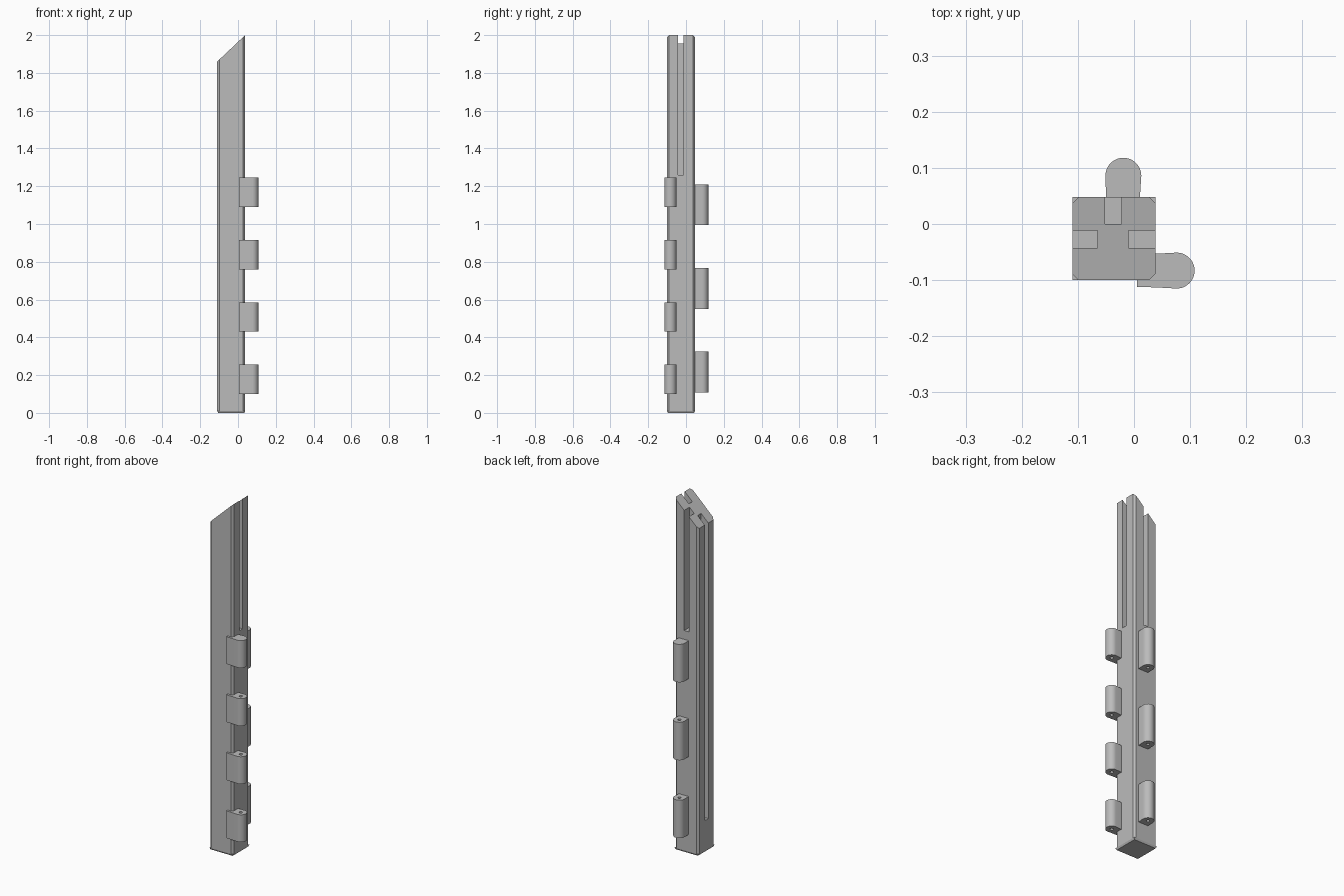
import bpy, bmesh, math

old = bpy.data.objects.get("Cube")
if old:
    bpy.data.objects.remove(old, do_unlink=True)

grey = bpy.data.materials.new("plain grey")
grey.use_nodes = True
grey.diffuse_color = (0.5, 0.5, 0.5, 1)
grey.node_tree.nodes["Principled BSDF"].inputs["Base Color"].default_value = (0.5, 0.5, 0.5, 1)

X0, X1, Y0, Y1 = -0.11, 0.038, -0.10, 0.048


def loft(name, lower, upper):
    """Solid between two matching rings of 3D points."""
    bm = bmesh.new()
    a = [bm.verts.new(p) for p in lower]
    b = [bm.verts.new(p) for p in upper]
    n = len(a)
    bm.faces.new(a[::-1])
    bm.faces.new(b)
    for i in range(n):
        j = (i + 1) % n
        bm.faces.new((a[i], a[j], b[j], b[i]))
    bmesh.ops.recalc_face_normals(bm, faces=bm.faces)
    me = bpy.data.meshes.new(name)
    bm.to_mesh(me)
    bm.free()
    me.materials.append(grey)
    ob = bpy.data.objects.new(name, me)
    bpy.context.collection.objects.link(ob)
    return ob


def prism(name, outline, z0, z1):
    return loft(name, [(x, y, z0) for x, y in outline], [(x, y, z1) for x, y in outline])


def rect(x0, x1, y0, y1):
    return [(x0, y0), (x1, y0), (x1, y1), (x0, y1)]


def arc(cx, cy, r, start, end, steps):
    angles = [math.radians(start + (end - start) * i / steps) for i in range(steps + 1)]
    return [(cx + r * math.cos(t), cy + r * math.sin(t)) for t in angles]


def activate(ob):
    bpy.ops.object.select_all(action="DESELECT")
    ob.select_set(True)
    bpy.context.view_layer.objects.active = ob


def cut(ob, cutter):
    mod = ob.modifiers.new("cut", "BOOLEAN")
    mod.operation = "DIFFERENCE"
    mod.solver = "EXACT"
    mod.object = cutter
    activate(ob)
    bpy.ops.object.modifier_apply(modifier=mod.name)
    bpy.data.objects.remove(cutter, do_unlink=True)


# Post: chamfered square section with a slanted top
c = 0.011
section = [(X0 + c, Y0), (X1 - c, Y0), (X1, Y0 + c), (X1, Y1 - c),
           (X1 - c, Y1), (X0 + c, Y1), (X0, Y1 - c), (X0, Y0 + c)]
slope = 0.14 / (X1 - X0)
post = loft("post", [(x, y, 0.01) for x, y in section],
            [(x, y, 2 + (x - X1) * slope) for x, y in section])

# Slots open at the top: one on each side and one at the back
slots = [(rect(-0.01, 0.1, -0.043, -0.012), 1.26),
         (rect(-0.2, -0.065, -0.043, -0.012), 0.18),
         (rect(-0.052, -0.022, 0.0, 0.1), 1.26)]
for outline, z in slots:
    cut(post, prism("slot_cutter", outline, z, 2.2))

# Square foot, tapered slightly underneath
t = 0.005
foot = loft("foot", [(x, y, 0) for x, y in rect(X0 + t, X1 - t, Y0 + t, Y1 - t)],
            [(x, y, 0.01) for x, y in rect(X0, X1, Y0, Y1)])


# Hinge knuckles with a pin hole that stops inside the top one
def knuckles(name, outline, centre, first, step, height, count):
    for i in range(count):
        z0 = first + i * step
        z1 = z0 + height
        ob = prism(f"{name}_{i + 1}", outline, z0, z1)
        top = z1 - 0.03 if i == count - 1 else z1 + 0.02
        cut(ob, prism("pin_cutter", arc(*centre, 0.009, 0, 345, 23), z0 - 0.02, top))
        activate(ob)
        bpy.ops.object.shade_smooth_by_angle(angle=math.radians(25))


side_centre = (0.076, -0.083)
side = ([(0.005, -0.112), (0.04, -0.113)] + arc(*side_centre, 0.032, -90, 90, 24)
        + [(0.04, -0.053), (0.005, -0.053)])
knuckles("side_knuckle", side, side_centre, 0.10, 0.33, 0.155, 4)

back_centre = (-0.019, 0.086)
back = ([(0.011, 0.03), (0.011, 0.055)] + arc(*back_centre, 0.032, 0, 180, 24)
        + [(-0.05, 0.055), (-0.05, 0.03)])
knuckles("back_knuckle", back, back_centre, 0.108, 0.443, 0.216, 3)
